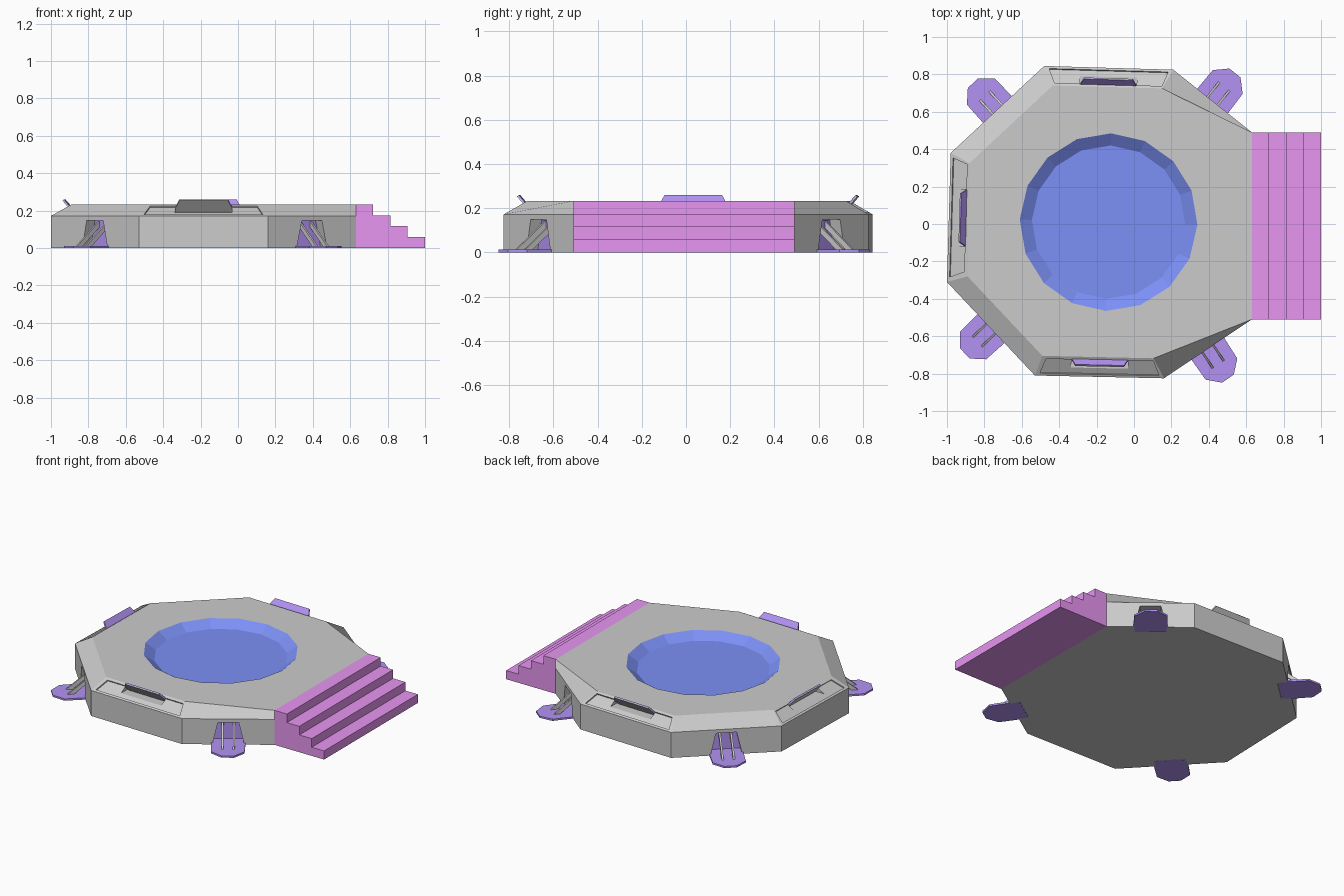
import bpy, bmesh, math
from mathutils import Matrix, Vector

if "Cube" in bpy.data.objects:
    bpy.data.objects.remove(bpy.data.objects["Cube"])


def material(name, rgb):
    m = bpy.data.materials.new(name)
    m.diffuse_color = (*rgb, 1)
    m.use_nodes = True
    m.node_tree.nodes["Principled BSDF"].inputs["Base Color"].default_value = m.diffuse_color
    return m


BLUE = material("blue", (0.2, 0.28, 0.92))
PURPLE = material("purple", (0.45, 0.29, 0.9))
PINK = material("pink", (0.8, 0.3, 0.88))


def finish(name, bm, mat=None, M=Matrix()):
    bmesh.ops.transform(bm, matrix=M, verts=bm.verts)
    me = bpy.data.meshes.new(name)
    bm.to_mesh(me)
    bm.free()
    ob = bpy.data.objects.new(name, me)
    bpy.context.collection.objects.link(ob)
    if mat:
        me.materials.append(mat)
    return ob


def loft(name, rings, mat=None, M=Matrix(), start=True, end=True):
    """Skin matching rings of points, with optional end caps."""
    bm = bmesh.new()
    vs = [[bm.verts.new(p) for p in r] for r in rings]
    n = len(vs[0])
    for a, b in zip(vs, vs[1:]):
        for i in range(n):
            j = (i + 1) % n
            bm.faces.new((a[i], a[j], b[j], b[i]))
    if start:
        bm.faces.new(vs[0][::-1])
    if end:
        bm.faces.new(vs[-1])
    if start and end:
        bmesh.ops.recalc_face_normals(bm, faces=bm.faces)
    return finish(name, bm, mat, M)


def slab(name, pts, offset_a, offset_b, mat=None, M=Matrix()):
    """Extrude a planar outline between two offset vectors."""
    a, b = Vector(offset_a), Vector(offset_b)
    return loft(name, [[Vector(p) + a for p in pts], [Vector(p) + b for p in pts]], mat, M)


# Platform body: octagon with a bevelled upper rim
LOW, TOP = 0.172, 0.233
outer = [(0.63, -0.51), (0.63, 0.49), (0.21, 0.825), (-0.48, 0.845),
         (-0.98, 0.38), (-1.0, -0.31), (-0.53, -0.81), (0.16, -0.825)]
inner = [(0.63, -0.51), (0.63, 0.49), (0.15, 0.725), (-0.435, 0.74),
         (-0.88, 0.325), (-0.89, -0.28), (-0.49, -0.705), (0.105, -0.718)]
body = loft("platform", [[(x, y, 0) for x, y in outer],
                         [(x, y, LOW) for x, y in outer],
                         [(x, y, TOP) for x, y in inner]])
cutters = []


def wall_frame(i):
    """Local axes on a wall: x along it, y outward, z up."""
    p, q = Vector((*outer[i], 0)), Vector((*outer[(i + 1) % 8], 0))
    d = (q - p).normalized()
    n = Vector((d.y, -d.x, 0))
    M = Matrix((-d, n, Vector((0, 0, 1)))).transposed()
    if M.determinant() < 0:
        M = Matrix((d, n, Vector((0, 0, 1)))).transposed()
    return Matrix.Translation((p + q) / 2) @ M.to_4x4()


# Central blue basin
def circle(r, z):
    return [(-0.136 + r * math.cos(a), 0.01 + r * math.sin(a), z)
            for a in (math.radians(-1.7 + 22.5 * k) for k in range(16))]


cutters.append(loft("basin_cutter", [circle(0.475, 0.17), circle(0.475, 0.3)]))
basin = loft("basin", [circle(0.41, 0.19), circle(0.475, TOP)], BLUE, start=False, end=False)
bm = bmesh.new()
bm.from_mesh(basin.data)
bmesh.ops.reverse_faces(bm, faces=bm.faces)
bm.verts.ensure_lookup_table()
bm.faces.new(bm.verts[:16])
bm.to_mesh(basin.data)
bm.free()

# Stairs: one stepped profile
steps = [(0.63, 0)]
for k in range(4):
    z = TOP * (4 - k) / 4
    steps += [(0.63 + 0.0925 * k, z), (0.63 + 0.0925 * (k + 1), z)]
steps.append((1.0, 0))
slab("stairs", [(x, 0, z) for x, z in steps], (0, -0.51, 0), (0, 0.49, 0), PINK)

# Landing feet on the diagonal walls
for i in (1, 3, 5, 7):
    M = wall_frame(i)
    door = [(-0.1, 0, -0.01), (0.1, 0, -0.01), (0.064, 0, 0.148), (-0.064, 0, 0.148)]
    cutters.append(slab("bay_cutter", door, (0, -0.065, 0), (0, 0.06, 0), M=M))
    back = [(-0.099, 0, 0.001), (0.099, 0, 0.001), (0.064, 0, 0.147), (-0.064, 0, 0.147)]
    slab("foot_bay_back", back, (0, -0.064, 0), (0, -0.06, 0), PURPLE, M)
    pad = [(0.098, -0.06, 0), (0.105, 0.005, 0), (0.102, 0.13, 0), (0.038, 0.192, 0)]
    pad += [(-x, y, z) for x, y, z in reversed(pad)]
    slab("foot_pad", pad, (0, 0, 0), (0, 0, 0.012), PURPLE, M)
    strut = [(0, 0.1, 0.012), (0, 0.06, 0.012), (0, -0.06, 0.11), (0, -0.06, 0.142)]
    for s in (-0.035, 0.035):
        slab("foot_strut", strut, (s - 0.006, 0, 0), (s + 0.006, 0, 0), None, M)

# Recessed rim panels with tilted screens on three straight walls
SLOPE = 0.061 / 0.105
rim_n = Vector((0, 0.50, 0.865))
tilt_n = Vector((0, 0.76, -0.65))
for i in (2, 4, 6):
    M = wall_frame(i)
    frame = [(x, y, LOW - y * SLOPE) for x, y in
             ((-0.318, -0.013), (0.318, -0.013), (0.287, -0.09), (-0.287, -0.09))]
    cutters.append(slab("frame_cutter", frame, rim_n * -0.009, rim_n * 0.02, M=M))
    pit = [(0, -0.045, 0.189), (0, -0.117, 0.189), (0, -0.06, 0.257), (0, -0.03, 0.25)]
    cutters.append(slab("pit_cutter", pit, (-0.152, 0, 0), (0.152, 0, 0), M=M))
    half = [(0.135, 0.19), (0.153, 0.215), (0.13, 0.257)]
    outline = half + [(-x, z) for x, z in reversed(half)]
    plate = [(x, -0.06 - (0.257 - z) * 0.85, z) for x, z in outline]
    slab("screen", plate, tilt_n * -0.005, tilt_n * 0.001, PURPLE, M)
    slab("screen_back", plate, tilt_n * 0.001, tilt_n * 0.006, None, M)

# Carve the openings out of the platform
for c in cutters:
    c.hide_render = True
    mod = body.modifiers.new("cut", 'BOOLEAN')
    mod.operation = 'DIFFERENCE'
    mod.solver = 'EXACT'
    mod.object = c
dg = bpy.context.evaluated_depsgraph_get()
carved = bpy.data.meshes.new_from_object(body.evaluated_get(dg))
body.modifiers.clear()
body.data = carved
for c in cutters:
    bpy.data.objects.remove(c)
